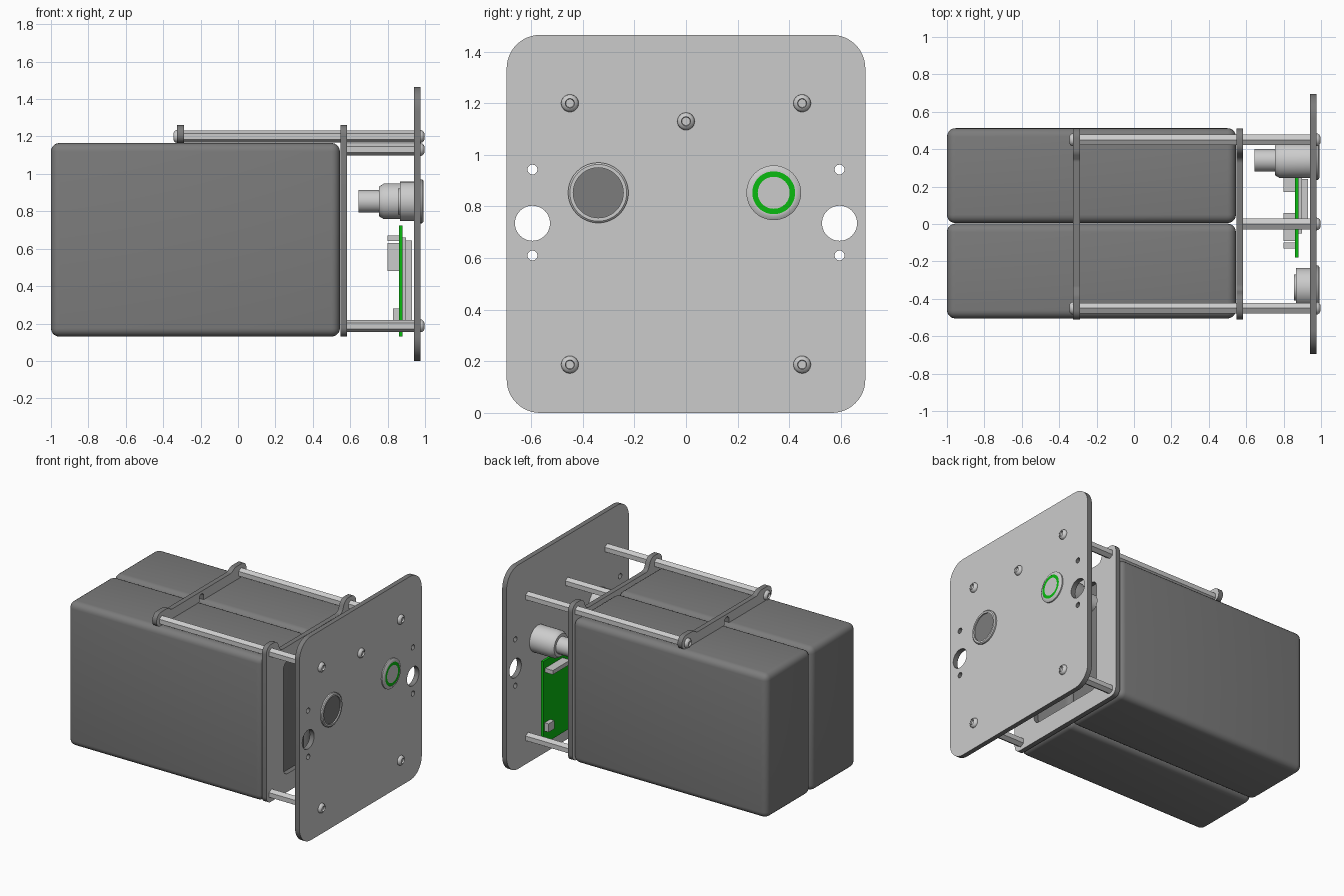
import bpy, bmesh, math
from mathutils import Vector, Matrix

if "Cube" in bpy.data.objects:
    bpy.data.objects.remove(bpy.data.objects["Cube"])


def material(name, col):
    m = bpy.data.materials.new(name)
    m.diffuse_color = (*col, 1)
    m.use_nodes = True
    m.node_tree.nodes["Principled BSDF"].inputs["Base Color"].default_value = m.diffuse_color
    return m


GREEN = material("green", (0.003, 0.5, 0.005))
DARK = material("dark_grey", (0.2, 0.2, 0.2))
LIGHT = material("light_grey", (0.8, 0.8, 0.8))


def smooth(ob):
    bpy.ops.object.select_all(action='DESELECT')
    ob.select_set(True)
    bpy.context.view_layer.objects.active = ob
    bpy.ops.object.shade_smooth_by_angle(angle=math.radians(35))


def from_bmesh(name, bm, mat=None):
    bmesh.ops.recalc_face_normals(bm, faces=bm.faces[:])
    me = bpy.data.meshes.new(name)
    bm.to_mesh(me)
    bm.free()
    ob = bpy.data.objects.new(name, me)
    bpy.context.collection.objects.link(ob)
    if mat:
        me.materials.append(mat)
    return ob


def box(name, x, y, z, bevel=0, mat=None):
    bm = bmesh.new()
    bmesh.ops.create_cube(bm, size=1)
    for v in bm.verts:
        v.co = [(a + b) / 2 + c * (b - a) for (a, b), c in zip((x, y, z), v.co)]
    if bevel:
        bmesh.ops.bevel(bm, geom=bm.edges[:], offset=bevel, segments=5,
                        profile=0.5, affect='EDGES')
    ob = from_bmesh(name, bm, mat)
    if bevel:
        smooth(ob)
    return ob


def lathe(name, profile, y, z, sides=48, mat=None):
    """Spin (x, radius) points round an axis along x."""
    bm = bmesh.new()
    vs = [bm.verts.new((x, 0, r)) for x, r in profile]
    es = [bm.edges.new(p) for p in zip(vs, vs[1:])]
    bmesh.ops.spin(bm, geom=vs + es, cent=(0, 0, 0), axis=(1, 0, 0),
                   angle=math.tau, steps=sides, use_duplicate=False)
    bmesh.ops.remove_doubles(bm, verts=bm.verts[:], dist=1e-5)
    bmesh.ops.translate(bm, verts=bm.verts[:], vec=(0, y, z))
    ob = from_bmesh(name, bm, mat)
    smooth(ob)
    return ob


def fillet(corners, steps=8):
    """Round each (y, z, radius) corner of an outline."""
    out = []
    n = len(corners)
    for i, (y, z, r) in enumerate(corners):
        p = Vector((y, z))
        a = (Vector(corners[i - 1][:2]) - p).normalized()
        b = (Vector(corners[(i + 1) % n][:2]) - p).normalized()
        if r == 0:
            out.append(p)
            continue
        half = a.angle(b) / 2
        c = p + (a + b).normalized() * r / math.sin(half)
        s, e = p + a * r / math.tan(half) - c, p + b * r / math.tan(half) - c
        turn = math.atan2(s.x * e.y - s.y * e.x, s.dot(e))
        for k in range(steps + 1):
            out.append(c + Matrix.Rotation(turn * k / steps, 2) @ s)
    return out


def circle(y, z, r, n=40):
    return [(y + r * math.cos(math.tau * k / n), z + r * math.sin(math.tau * k / n))
            for k in range(n)]


def plate(name, x0, x1, loops):
    """Flat sheet facing x with dark edges; the first loop is the outline, the rest holes."""
    cu = bpy.data.curves.new(name, 'CURVE')
    cu.dimensions = '2D'
    cu.fill_mode = 'BOTH'
    cu.extrude = (x1 - x0) / 2
    for loop in loops:
        sp = cu.splines.new('POLY')
        sp.points.add(len(loop) - 1)
        for pt, (u, v) in zip(sp.points, loop):
            pt.co = (u, v, 0, 1)
        sp.use_cyclic_u = True
    ob = bpy.data.objects.new(name, cu)
    bpy.context.collection.objects.link(ob)
    ob.rotation_euler = (math.pi / 2, 0, math.pi / 2)
    ob.location.x = (x0 + x1) / 2
    bpy.ops.object.select_all(action='DESELECT')
    ob.select_set(True)
    bpy.context.view_layer.objects.active = ob
    bpy.ops.object.convert(target='MESH')
    ob = bpy.context.view_layer.objects.active
    smooth(ob)
    ob.data.materials.clear()
    ob.data.materials.append(LIGHT)
    ob.data.materials.append(DARK)
    for f in ob.data.polygons:
        f.material_index = 0 if abs(f.normal.z) > 0.5 else 1


def mirrored(half):
    return half + [(-y, z, r) for y, z, r in reversed(half)]


# Front panel with its holes
holes = [circle(s * 0.34, 0.855, 0.09) for s in (-1, 1)]
for s in (-1, 1):
    holes.append(circle(s * 0.595, 0.735, 0.068))
    holes += [circle(s * 0.595, z, 0.019, 24) for z in (0.61, 0.943)]
plate("front_panel", 0.94, 0.975,
      [fillet(mirrored([(0.695, 0, 0.13), (0.695, 1.465, 0.13)]), 12)] + holes)

# Two rounded dark battery blocks
for side, y in (("left", (0.005, 0.512)), ("right", (-0.505, 0.002))):
    box("battery_" + side, (-1, 0.545), y, (0.13, 1.165), 0.045, DARK)

# Bracket frame with raised ears
plate("bracket_frame", 0.547, 0.582, [
    fillet(mirrored([(0.51, 0.13, 0.05), (0.51, 1.26, 0.055),
                     (0.385, 1.26, 0.055), (0.35, 1.175, 0.04)])),
    fillet(mirrored([(0.315, 0.26, 0.05), (0.315, 1.07, 0.05)]))])

# Strap across the batteries, with a small arch in the middle
plate("top_strap", -0.325, -0.29, [fillet(mirrored(
    [(0.025, 1.215, 0.024), (0.025, 1.165, 0), (0.51, 1.165, 0.04), (0.51, 1.26, 0.05),
     (0.38, 1.26, 0.05), (0.34, 1.235, 0.03)]))])


# Hexagonal spacer rods and domed socket screws
def screw(name, x, d, y, z):
    lathe(name, [(x, 0.034), (x + d * 0.008, 0.033), (x + d * 0.016, 0.027),
                 (x + d * 0.021, 0.018), (x + d * 0.01, 0.016), (x + d * 0.01, 0)],
          y, z, 24)


rods = [(s * 0.45, z) for s in (-1, 1) for z in (1.2, 0.187)] + [(0, 1.13)]
for i, (y, z) in enumerate(rods):
    screw(f"panel_screw_{i}", 0.975, 1, y, z)
    lathe(f"spacer_rod_{i}", [(0.58, 0), (0.58, 0.033), (0.94, 0.033), (0.94, 0)], y, z, 6)
    if z == 1.2:
        lathe(f"long_rod_{i}", [(-0.29, 0), (-0.29, 0.033), (0.55, 0.033), (0.55, 0)], y, z, 6)
        screw(f"strap_screw_{i}", -0.325, -1, y, z)

# Push button with a green ring
Y, Z = 0.34, 0.853
lathe("button_body", [(0.645, 0), (0.645, 0.06), (0.755, 0.06), (0.755, 0.08), (0.78, 0.095),
                      (0.975, 0.095), (0.975, 0.106), (0.983, 0.106),
                      (0.992, 0.092), (0.992, 0.083), (0.985, 0.083), (0.985, 0)], Y, Z)
lathe("button_ring", [(0.985, 0.083), (0.991, 0.083), (0.991, 0.062), (0.985, 0.062)],
      Y, Z, mat=GREEN)
lathe("button_cap", [(0.985, 0.062), (0.991, 0.062), (0.991, 0)], Y, Z)

# Round sensor with a dark face
lathe("sensor_body", [(0.855, 0), (0.855, 0.07), (0.866, 0.07), (0.866, 0.105),
                      (0.975, 0.105), (0.975, 0.117), (0.985, 0.117), (0.991, 0.11),
                      (0.991, 0.097), (0.98, 0.097)], -Y, Z)
lathe("sensor_face", [(0.982, 0.097), (0.982, 0)], -Y, Z, mat=DARK)

# Circuit board, its display and its connectors
box("circuit_board", (0.862, 0.88), (-0.18, 0.39), (0.13, 0.725), mat=GREEN)
box("display_base", (0.88, 0.897), (-0.05, 0.26), (0.19, 0.66))
box("display_glass", (0.897, 0.93), (-0.03, 0.24), (0.215, 0.645))
box("pin_header", (0.80, 0.862), (0.17, 0.37), (0.64, 0.67))
box("large_connector", (0.80, 0.862), (-0.09, 0.06), (0.48, 0.63))
box("side_connector", (0.80, 0.862), (-0.13, -0.10), (0.48, 0.63))
box("small_connector", (0.83, 0.862), (0.31, 0.375), (0.22, 0.28))
